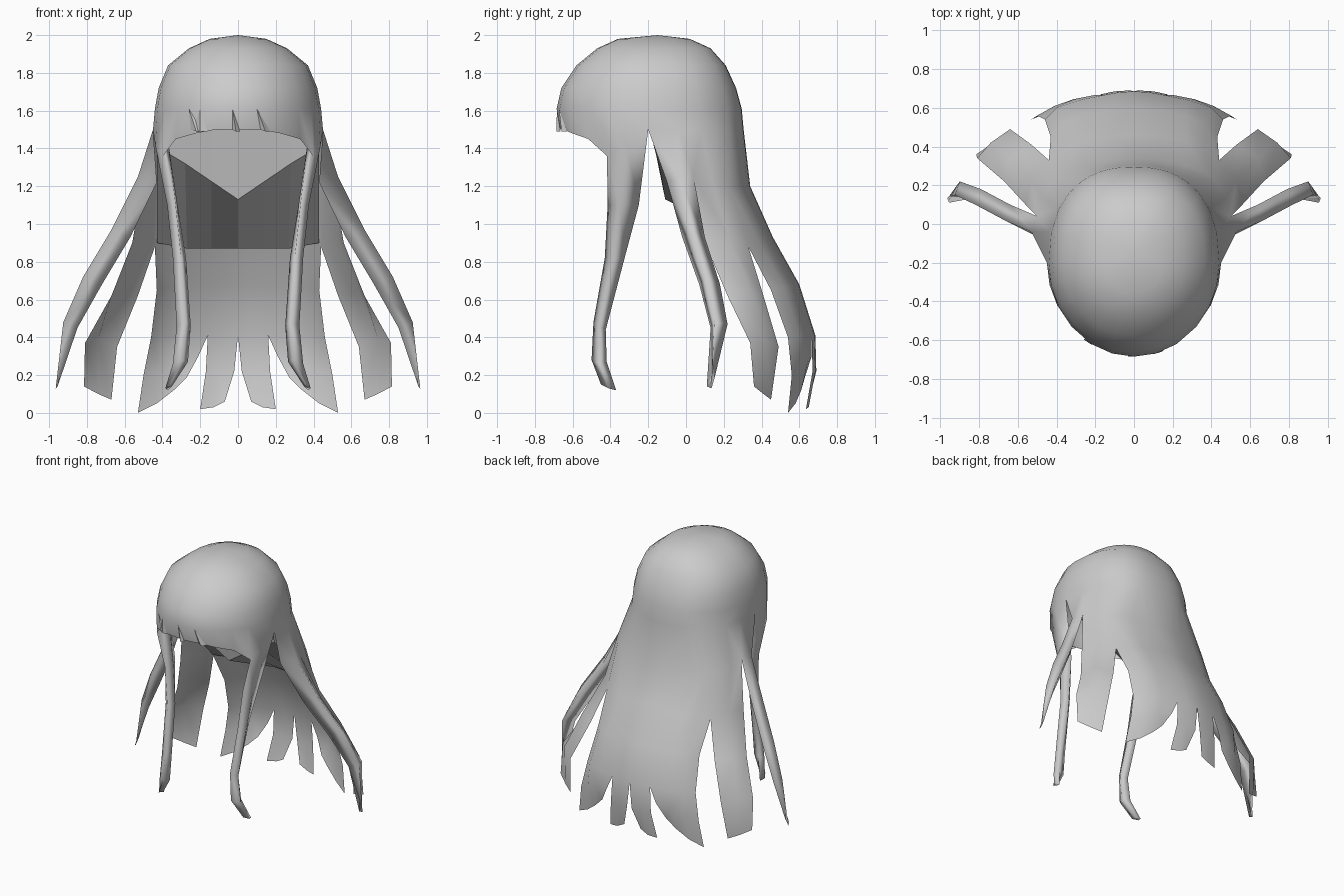
import bpy
from math import sin, cos, radians, sqrt

cube = bpy.data.objects.get("Cube")
if cube:
    bpy.data.objects.remove(cube, do_unlink=True)

grey = bpy.data.materials.new("hair grey")
grey.use_nodes = True
colour = (0.6, 0.6, 0.6, 1)
grey.diffuse_color = colour
grey.node_tree.nodes["Principled BSDF"].inputs["Base Color"].default_value = colour


def add_object(name, verts, faces, smooth=True, mirror=True):
    mesh = bpy.data.meshes.new(name)
    mesh.from_pydata(verts, [], faces)
    mesh.materials.append(grey)
    for poly in mesh.polygons:
        poly.use_smooth = smooth
    obj = bpy.data.objects.new(name, mesh)
    bpy.context.collection.objects.link(obj)
    if mirror:
        mod = obj.modifiers.new("Mirror", "MIRROR")
        mod.use_clip = True
        mod.merge_threshold = 0.002


verts, faces = [], []


def add_row(points):
    start = len(verts)
    verts.extend(points)
    return list(range(start, len(verts)))


def bridge(upper, lower):
    for j in range(len(upper) - 1):
        faces.append((upper[j], lower[j], lower[j + 1], upper[j + 1]))


def hang(top, rows, closed=False):
    """Continue a sheet (or closed tube) down from a row; return its last row."""
    for points in rows:
        row = add_row(points)
        bridge(top, row)
        if closed:
            bridge([top[-1], top[0]], [row[-1], row[0]])
        top = row
    if closed:
        faces.append(tuple(reversed(top)))
    return top


# Cap: half rings from the front centre round to the back centre
angles = [0, 15, 30, 47, 62, 76, 90, 105, 120, 133, 146, 153, 160, 166, 173, 180]
hem_drop = {2: 0.02, 3: 0.05, 4: 0.14, 5: 0.09}
MID_Y = -0.2
HEM_WIDTH, HEM_FRONT = 0.45, -0.665


def ring(z, width, front, back, hem=False):
    points = []
    for i, a in enumerate(angles):
        s, c = abs(sin(radians(a))), cos(radians(a))
        if c > 0:
            x, y = width * s, MID_Y + (front - MID_Y) * c
        else:
            x, y = width * s ** 0.85, MID_Y + (back - MID_Y) * abs(c) ** 0.85
        points.append((0 if i in (0, len(angles) - 1) else x, y,
                       z - (hem_drop.get(i, 0) if hem else 0)))
    return points


crown = add_row([(0, -0.15, 2)])[0]
first = add_row(ring(1.98, 0.15, -0.36, 0.02))
for j in range(len(first) - 1):
    faces.append((crown, first[j], first[j + 1]))
hem = hang(first, [
    ring(1.93, 0.26, -0.47, 0.13),
    ring(1.84, 0.37, -0.58, 0.21),
    ring(1.72, 0.42, -0.66, 0.265),
    ring(1.61, 0.44, -0.685, 0.295),
    ring(1.5, HEM_WIDTH, HEM_FRONT, 0.305, hem=True),
])

# Front lock: a closed tube
lock_top = hem[4:7] + add_row([(.37, -.31, 1.44)])
hang(lock_top, [
    [(.33, -.415, 1.1), (.375, -.35, 1.1), (.36, -.25, 1.1), (.32, -.33, 1.1)],
    [(.3, -.43, .82), (.345, -.385, .82), (.32, -.325, .82), (.275, -.37, .82)],
    [(.275, -.49, .48), (.325, -.46, .46), (.3, -.425, .44), (.25, -.45, .46)],
    [(.29, -.5, .28), (.345, -.46, .26), (.32, -.42, .27), (.265, -.45, .27)],
    [(.36, -.45, .15), (.385, -.41, .13), (.37, -.37, .12), (.35, -.41, .14)],
], closed=True)

# Skirt joining the side and back hair
skirt = hang(hem[6:], [[
    (.43, -.1, 1.22), (.53, -.04, 1.25), (.5, .04, 1.25), (.48, .14, 1.22),
    (.42, .23, 1.2), (.36, .27, 1.2), (.27, .3, 1.2), (.14, .325, 1.2),
    (.07, .335, 1.2), (0, .34, 1.2)]])

# Outer side strand: a closed tube ending in a point
hang(skirt[0:3], [
    [(.57, -.02, .93), (.67, .02, .97), (.64, .1, .93)],
    [(.72, .07, .68), (.82, .1, .72), (.79, .18, .68)],
    [(.85, .13, .45), (.925, .15, .48), (.9, .22, .47)],
    [(.955, .11, .14), (.965, .135, .13), (.95, .15, .18)],
], closed=True)

# Rear side strand, sharing its inner notch with the back panel
rear = hang(skirt[2:5], [[(.56, .1, .9), (.53, .23, .92), (.44, .33, .88)]])
hang(rear, [
    [(.67, .22, .62), (.64, .34, .65), (.53, .41, .62)],
    [(.81, .34, .37), (.74, .42, .39), (.64, .49, .35)],
    [(.815, .36, .14), (.74, .41, .1), (.67, .45, .07)],
])

# Back panel
upper = [rear[-1]] + add_row([(.36, .39, .9), (.27, .43, .9), (.14, .45, .92),
                              (.07, .455, .93), (0, .46, .93)])
bridge(skirt[4:], upper)
back = hang(upper, [
    [(.43, .45, .65), (.37, .52, .66), (.27, .56, .67), (.14, .585, .68),
     (.07, .595, .68), (0, .6, .68)],
    [(.46, .54, .4), (.4, .6, .41), (.28, .64, .41), (.16, .665, .41),
     (.08, .68, .41), (0, .685, .41)],
])

# Back strands: a broad outer one and a narrow inner one
hang(back[:4], [
    [(.5, .56, .2), (.41, .61, .22), (.31, .645, .27), (.21, .665, .3)],
    [(.53, .54, 0), (.43, .58, .05), (.34, .61, .12), (.27, .63, .19)],
])
hang(back[3:], [
    [(.17, .67, .22), (.1, .685, .22), (.02, .69, .22)],
    [(.2, .635, .02), (.13, .65, .03), (.07, .65, .06)],
])
add_object("hair", verts, faces)

# Nape: flat front inside the cap, and an underside sloping to the back panel
v_edge = [(.43, -.17, 1.41), (.28, -.145, 1.32), (.14, -.127, 1.225), (0, -.11, 1.13)]
nape_top = [(x, -.19, 1.52) for x, y, z in v_edge]
nape_back = [(.43, .31, .9), (.27, .41, .87), (.14, .43, .87), (0, .44, .87)]
strips = [(k + j, k + j + 1, k + j + 5, k + j + 4) for k in (0, 4) for j in range(3)]
add_object("nape", nape_top + v_edge + nape_back, strips, smooth=False)

# Jagged fringe tips: small wedges following the curve of the front hem
fringe_verts, fringe_faces = [], []


def on_hem(x, z, out):
    bend = sqrt(1 - (x / HEM_WIDTH) ** 2)
    return (x, MID_Y + (HEM_FRONT - MID_Y - out) * bend, z)


for tip_x, left, right in [(-.26, -.25, -.19), (-.2, -.24, -.16),
                           (-.03, -.03, 0.01), (.1, .12, .17)]:
    n = len(fringe_verts)
    fringe_verts += [on_hem(tip_x, 1.61, .02), on_hem(left, 1.5, 0),
                     on_hem((left + right) / 2, 1.49, .02),
                     on_hem(right, 1.49, 0)]
    fringe_faces += [(n, n + 1, n + 2), (n, n + 2, n + 3)]
add_object("fringe_tips", fringe_verts, fringe_faces, smooth=False, mirror=False)
